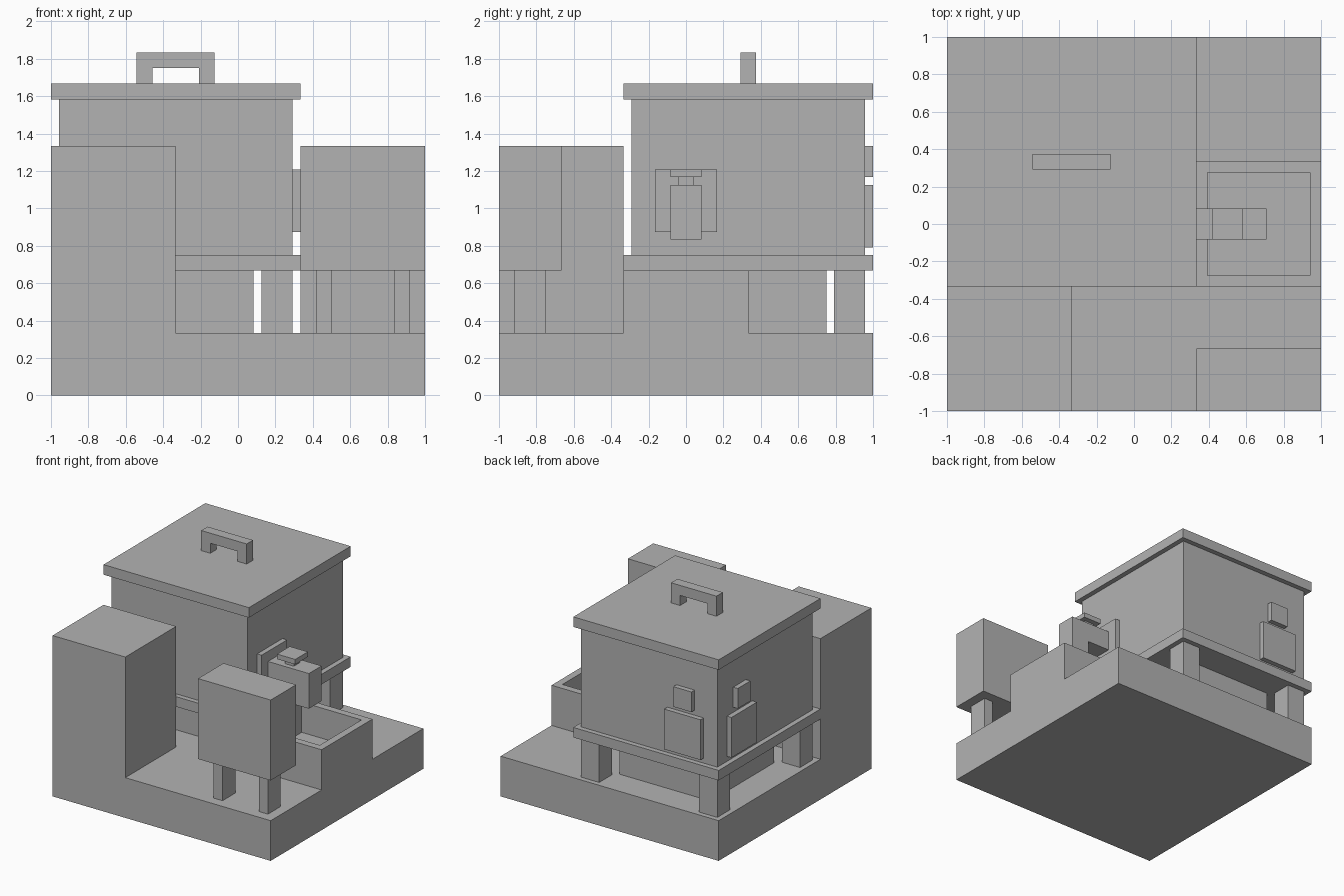
import bpy
import bmesh
from mathutils import Vector

cube = bpy.data.objects.get("Cube")
if cube:
    bpy.data.objects.remove(cube, do_unlink=True)

UNIT = 1 / 24  # every part sits on a grid of 24 steps per unit

grey = bpy.data.materials.new("plain_grey")
grey.use_nodes = True
grey.diffuse_color = (0.45, 0.45, 0.45, 1)
grey.node_tree.nodes["Principled BSDF"].inputs["Base Color"].default_value = grey.diffuse_color


def finish(name, bm):
    bmesh.ops.scale(bm, vec=(UNIT, UNIT, UNIT), verts=bm.verts)
    bmesh.ops.recalc_face_normals(bm, faces=bm.faces)
    mesh = bpy.data.meshes.new(name)
    bm.to_mesh(mesh)
    bm.free()
    mesh.materials.append(grey)
    obj = bpy.data.objects.new(name, mesh)
    bpy.context.collection.objects.link(obj)
    return obj


def box_mesh(x, y, z):
    bm = bmesh.new()
    bmesh.ops.create_cube(bm, size=1)
    for v in bm.verts:
        v.co = Vector([r[0] if c < 0 else r[1] for c, r in zip(v.co, (x, y, z))])
    return bm


def box(name, x, y, z):
    return finish(name, box_mesh(x, y, z))


def profile(name, points, y):
    """Extrude an x-z outline along y."""
    bm = bmesh.new()
    face = bm.faces.new([bm.verts.new((px, y[0], pz)) for px, pz in points])
    out = bmesh.ops.extrude_face_region(bm, geom=[face])
    moved = [g for g in out["geom"] if isinstance(g, bmesh.types.BMVert)]
    bmesh.ops.translate(bm, vec=(0, y[1] - y[0], 0), verts=moved)
    return finish(name, bm)


# Ground slab and tall corner block
box("base", (-24, 24), (-24, 24), (0, 8))
box("tall_block", (-24, -8), (-24, -8), (8, 32))

# Tank with its platform, lid and heater
box("platform", (-24, 8), (-8, 24), (16, 18))
box("tank", (-23, 7), (-7, 23), (18, 38))
box("lid", (-24, 8), (-8, 24), (38, 40))
box("heater", (-18, 2), (-2, 18), (8, 16))
for side, x in (("right", -23), ("left", 3)):
    for end, y in (("front", -7), ("back", 19)):
        box(f"tank_leg_{end}_{side}", (x, x + 4), (y, y + 4), (8, 16))

# Lid handle
profile("lid_handle", [(-13, 40), (-13, 44), (-3, 44), (-3, 40),
                       (-5, 40), (-5, 42), (-11, 42), (-11, 40)], (7, 9))

# Raised plates either side of the back corner
for name, half, z in (("large_plate", 4, (19, 27)), ("small_plate", 2, (28, 32))):
    box(name + "_back", (-16 - half, -16 + half), (23, 24), z)
    box(name + "_side", (-24, -23), (16 - half, 16 + half), z)

# Tap on the tank wall
box("tap_mount", (7, 8), (-4, 4), (21, 29))
profile("tap_spout", [(8, 23), (8, 27), (17, 27), (17, 20), (13, 20), (13, 23)], (-2, 2))
box("tap_stem", (11, 13), (-1, 1), (27, 28))
box("tap_handle", (10, 14), (-2, 2), (28, 29))

# Open basin under the tap: inset the top face and sink it
bm = box_mesh((8, 24), (-8, 8), (8, 16))
top = max(bm.faces, key=lambda f: f.calc_center_median().z)
bmesh.ops.inset_region(bm, faces=[top], thickness=2)
hole = bmesh.ops.extrude_face_region(bm, geom=[top])
floor = [g for g in hole["geom"] if isinstance(g, bmesh.types.BMVert)]
bmesh.ops.translate(bm, vec=(0, 0, -6), verts=floor)
if top.is_valid:
    bmesh.ops.delete(bm, geom=[top], context="FACES_ONLY")
finish("basin", bm)

# Control box on two legs
box("control_box", (8, 24), (-24, -16), (16, 32))
for side, x in (("right", 10), ("left", 20)):
    box(f"control_leg_{side}", (x, x + 2), (-22, -18), (8, 16))
